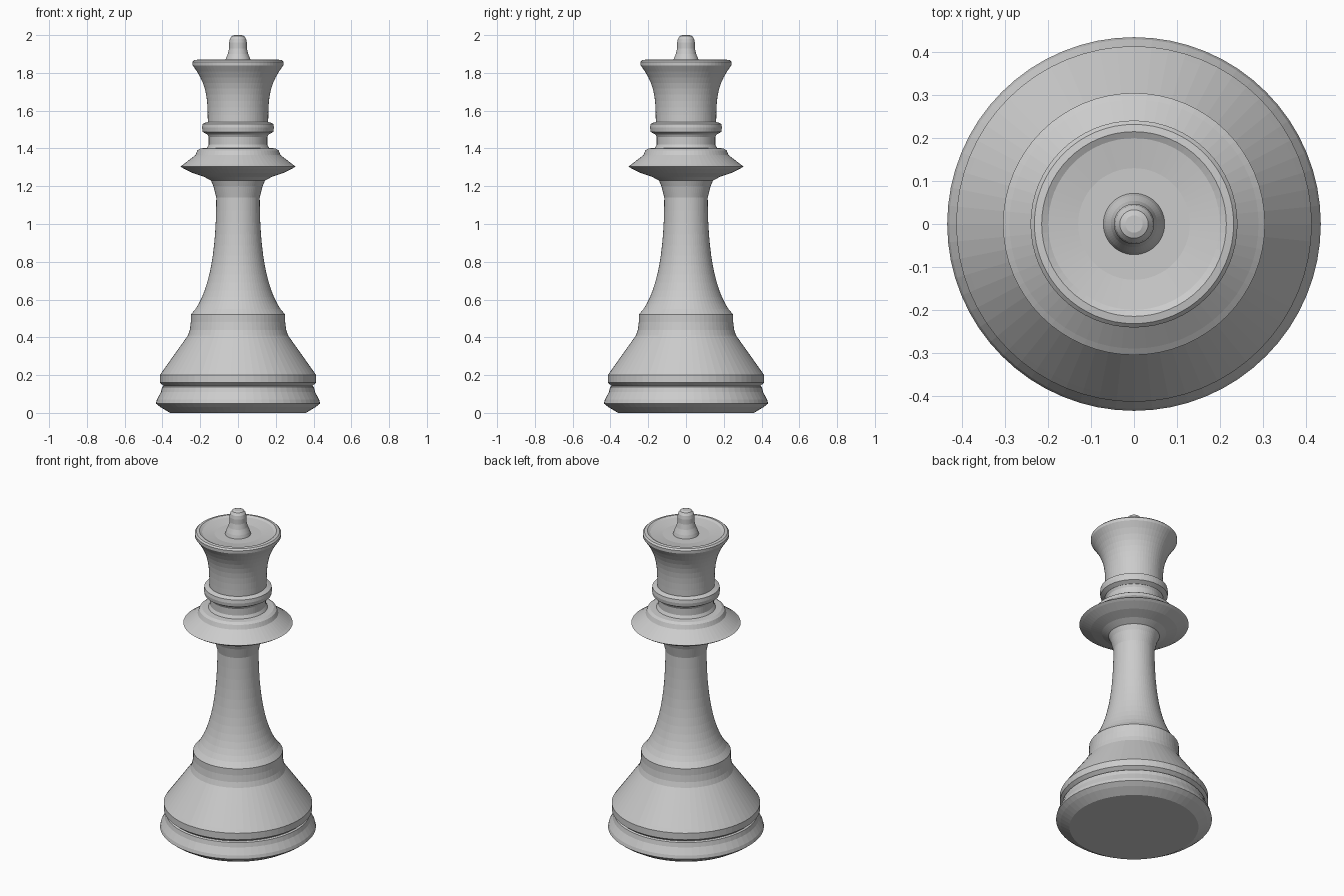
import bpy, bmesh, math
from mathutils import Vector

if "Cube" in bpy.data.objects:
    bpy.data.objects.remove(bpy.data.objects["Cube"])

SIDES = 64

mat = bpy.data.materials.new("light grey")
mat.use_nodes = True
GREY = (0.6, 0.6, 0.6, 1)
mat.diffuse_color = GREY
mat.node_tree.nodes["Principled BSDF"].inputs["Base Color"].default_value = GREY


def lathe(name, profile):
    """Turn a (radius, height) profile, listed bottom to top, around z."""
    bm = bmesh.new()
    verts = [bm.verts.new((r, 0, z)) for r, z in profile]
    edges = [bm.edges.new(pair) for pair in zip(verts, verts[1:])]
    bmesh.ops.spin(bm, geom=verts + edges, cent=(0, 0, 0), axis=(0, 0, 1),
                   angle=math.tau, steps=SIDES, use_duplicate=False)
    bmesh.ops.remove_doubles(bm, verts=bm.verts[:], dist=0.0005)
    bmesh.ops.recalc_face_normals(bm, faces=bm.faces[:])
    mesh = bpy.data.meshes.new(name)
    bm.to_mesh(mesh)
    bm.free()
    mesh.materials.append(mat)
    obj = bpy.data.objects.new(name, mesh)
    bpy.context.collection.objects.link(obj)
    return obj


def curve(a, ha, hb, b, steps=8):
    """Points along a cubic curve, for the flowing stretches of a profile."""
    pts = []
    for i in range(steps + 1):
        t = i / steps
        s = 1 - t
        pts.append(tuple(s**3 * p + 3 * s * s * t * q + 3 * s * t * t * u + t**3 * v
                         for p, q, u, v in zip(a, ha, hb, b)))
    return pts


# Foot with a bevelled underside
lathe("foot", [(0, 0), (0.36, 0.0), (0.41, 0.03), (0.435, 0.05), (0.43, 0.07),
               (0.408, 0.11), (0.402, 0.137), (0.39, 0.145), (0, 0.145)])

# Bell-shaped base above the groove
lathe("base", [(0, 0.14), (0.39, 0.14), (0.414, 0.16), (0.414, 0.2), (0.4, 0.22),
               (0.265, 0.41), (0.255, 0.44), (0.25, 0.48), (0.25, 0.52),
               (0.225, 0.55), (0, 0.55)])

# Slender stem flaring at both ends
lathe("stem", curve((0.225, 0.55), (0.15, 0.66), (0.115, 0.86), (0.115, 1.14), 12)
      + [(0.13, 1.2), (0.145, 1.235)])

# Wide collar
lathe("collar", [(0, 1.225), (0.135, 1.225), (0.18, 1.25), (0.24, 1.27),
                 (0.29, 1.295), (0.305, 1.305), (0.29, 1.315), (0.225, 1.365),
                 (0.215, 1.39), (0.2, 1.4), (0.165, 1.403), (0.155, 1.42),
                 (0.155, 1.46), (0.165, 1.48), (0, 1.48)])

# Rounded neck ring
lathe("neck_ring", [(0, 1.475), (0.165, 1.475), (0.187, 1.488), (0.19, 1.51),
                    (0.187, 1.53), (0.165, 1.54), (0, 1.54)])

# Flared head with a shallow dished top
lathe("head", curve((0.16, 1.535), (0.16, 1.67), (0.165, 1.74), (0.24, 1.84), 9)
      + [(0.241, 1.858), (0.232, 1.867), (0.215, 1.87), (0.2, 1.862),
         (0.13, 1.852), (0, 1.852)])

# Finial knob
lathe("finial", [(0.072, 1.85), (0.066, 1.872), (0.054, 1.9), (0.047, 1.93),
                 (0.047, 1.96), (0.043, 1.98), (0.033, 1.995), (0.02, 2.0), (0, 2.0)])
